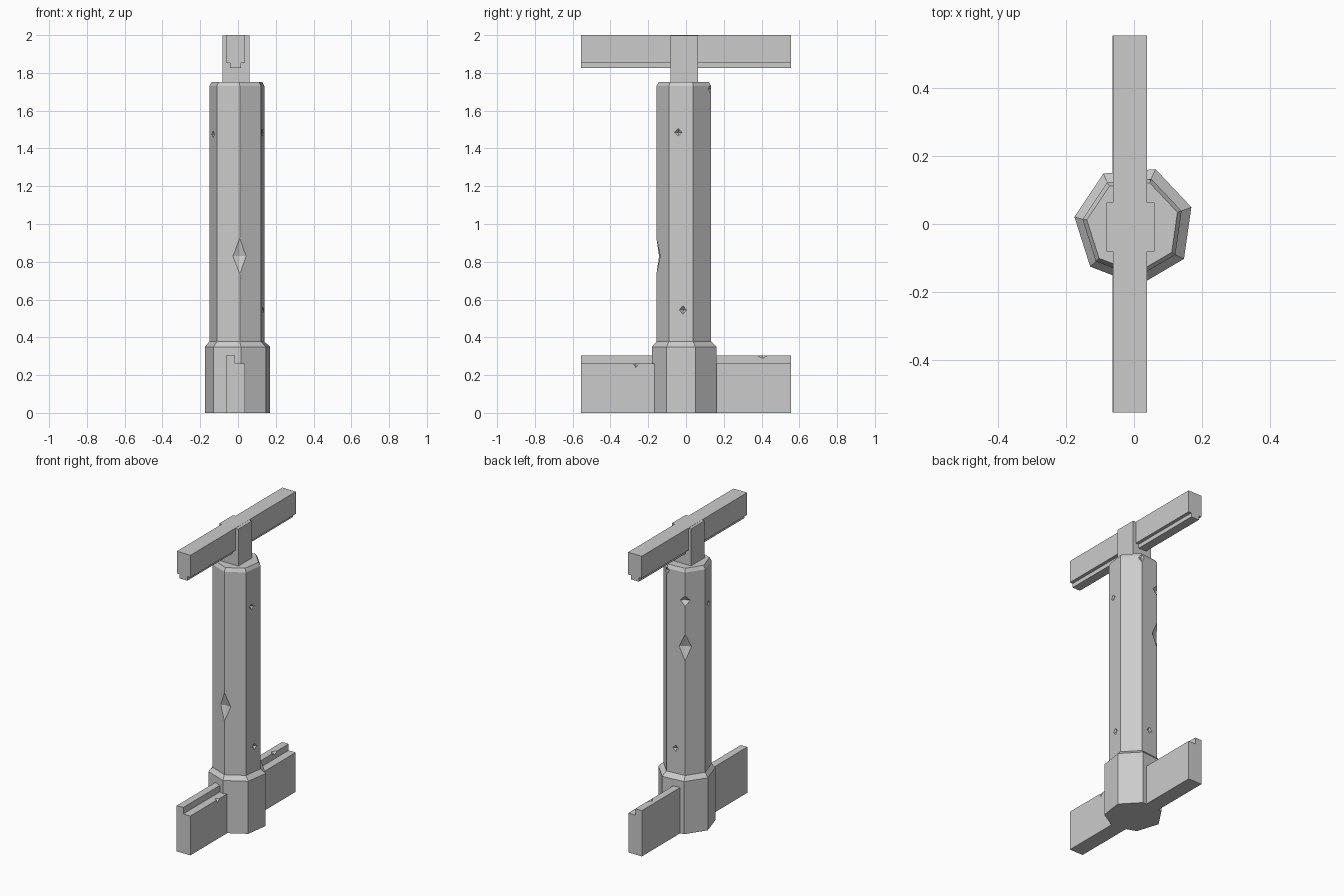
import bpy, bmesh
from math import cos, sin, pi, radians
from mathutils import Matrix, Vector

old = bpy.data.objects.get("Cube")
if old:
    bpy.data.objects.remove(old, do_unlink=True)

grey = bpy.data.materials.new("stone_grey")
grey.use_nodes = True
grey.diffuse_color = (0.6, 0.6, 0.6, 1)
grey.node_tree.nodes["Principled BSDF"].inputs["Base Color"].default_value = (0.6, 0.6, 0.6, 1)

SIDES = 7
TURN = radians(17.6)      # angle of the first column corner
STEP = 2 * pi / SIDES
OFFSET = Vector((-0.003, -0.007, 0))


def add_object(name, bm):
    bmesh.ops.recalc_face_normals(bm, faces=bm.faces)
    mesh = bpy.data.meshes.new(name)
    bm.to_mesh(mesh)
    bm.free()
    mesh.materials.append(grey)
    obj = bpy.data.objects.new(name, mesh)
    bpy.context.collection.objects.link(obj)
    return obj


def prism(name, profile, half_length):
    """Bar along y with a given x-z outline."""
    bm = bmesh.new()
    face = bm.faces.new([bm.verts.new((x, -half_length, z)) for x, z in profile])
    ext = bmesh.ops.extrude_face_region(bm, geom=[face])
    moved = [v for v in ext["geom"] if isinstance(v, bmesh.types.BMVert)]
    bmesh.ops.translate(bm, verts=moved, vec=(0, 2 * half_length, 0))
    return add_object(name, bm)


def chip_away(obj, chips):
    """Carve diamond chips: (centre, azimuth, depth, half width, half height)."""
    bm = bmesh.new()
    for centre, azimuth, depth, width, height in chips:
        place = Matrix.Translation(centre) @ Matrix.Rotation(azimuth, 4, "Z")
        ring = [bm.verts.new(place @ Vector(p)) for p in
                ((depth, 0, 0), (0, width, 0), (-depth, 0, 0), (0, -width, 0))]
        tips = [bm.verts.new(place @ Vector((0, 0, s * height))) for s in (1, -1)]
        for i in range(4):
            for tip in tips:
                bm.faces.new((ring[i], ring[(i + 1) % 4], tip))
    cutter = add_object("chip_cutter", bm)
    cutter.hide_render = True
    mod = obj.modifiers.new("chips", "BOOLEAN")
    mod.operation = "DIFFERENCE"
    mod.solver = "EXACT"
    mod.object = cutter
    graph = bpy.context.evaluated_depsgraph_get()
    carved = bpy.data.meshes.new_from_object(obj.evaluated_get(graph))
    obj.modifiers.clear()
    obj.data = carved
    bpy.data.objects.remove(cutter, do_unlink=True)


# Seven-sided column: wide foot, chamfer, shaft, bevelled top
bm = bmesh.new()
foot = Vector((0, -0.004, 0))
rings = []
for radius, z, shift in ((0.177, 0, foot), (0.177, 0.35, foot), (0.15, 0.378, OFFSET),
                         (0.15, 1.73, OFFSET), (0.137, 1.753, OFFSET)):
    rings.append([bm.verts.new(shift + Vector((radius * cos(TURN + i * STEP),
                                               radius * sin(TURN + i * STEP), z)))
                  for i in range(SIDES)])
for low, high in zip(rings, rings[1:]):
    for i in range(SIDES):
        j = (i + 1) % SIDES
        bm.faces.new((low[i], low[j], high[j], high[i]))
bm.faces.new(rings[0])
bm.faces.new(rings[-1])
column = add_object("column", bm)


def on_column(corner, z, depth, width, height, slide=0.0):
    """Chip on a corner (whole number) or a face (half number) of the column."""
    a = TURN + corner * STEP
    r = 0.15 if corner == int(corner) else 0.15 * cos(STEP / 2)
    spot = OFFSET + Vector((r * cos(a) - slide * sin(a), r * sin(a) + slide * cos(a), z))
    return spot, a, depth, width, height


chip_away(column, [
    on_column(5, 0.83, 0.024, 0.12, 0.095),
    on_column(2, 1.23, 0.026, 0.12, 0.09),
    on_column(2, 1.54, 0.022, 0.1, 0.035),
    on_column(1, 1.715, 0.015, 0.04, 0.03),
    on_column(6.5, 1.485, 0.015, 0.02, 0.02, -0.015),
    on_column(6.5, 0.545, 0.015, 0.02, 0.022, 0.01),
    on_column(3.5, 1.475, 0.015, 0.02, 0.02),
    on_column(1.5, 0.545, 0.015, 0.02, 0.022),
])

# Lower bar with a raised ridge along one edge
lower_bar = prism("lower_bar", [(-0.063, 0), (0.037, 0), (0.037, 0.262),
                                (-0.015, 0.262), (-0.015, 0.305), (-0.063, 0.305)], 0.555)
chip_away(lower_bar, [
    (Vector((0.037, -0.265, 0.262)), 0, 0.02, 0.016, 0.022),
    (Vector((-0.015, 0.405, 0.305)), 0, 0.02, 0.03, 0.016),
])

# Upper bar with a narrow tongue underneath
prism("upper_bar", [(-0.062, 2), (-0.062, 1.852), (-0.042, 1.852), (-0.042, 1.825),
                    (0.016, 1.825), (0.016, 1.852), (0.038, 1.852), (0.038, 2)], 0.555)

# Block joining the upper bar to the column
block = prism("bar_socket", [(-0.081, 1.74), (0.06, 1.74), (0.06, 1.999), (-0.081, 1.999)], 0.072)
block.location.y = -0.009
